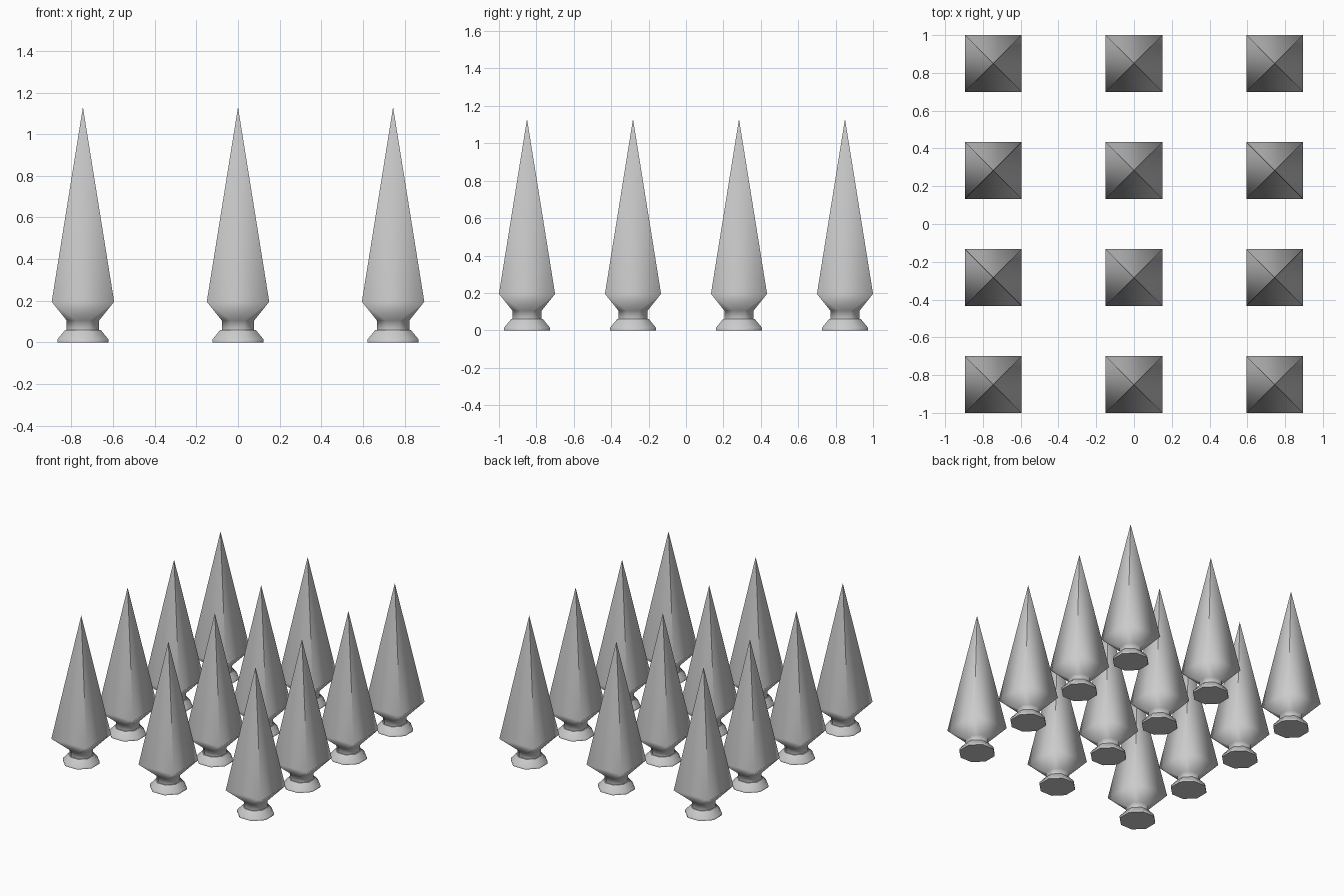
import bpy, bmesh, math

if "Cube" in bpy.data.objects:
    bpy.data.objects.remove(bpy.data.objects["Cube"])

SIDES = 8
# octagon profile: (distance to flat, height)
PROFILE = [(0.122, 0.0), (0.122, 0.015), (0.085, 0.06), (0.078, 0.06), (0.078, 0.105)]
HALF, SHOULDER, TIP = 0.15, 0.195, 1.13


def ring(bm, apothem, z, n):
    r = apothem / math.cos(math.pi / n)
    step = 2 * math.pi / n
    return [bm.verts.new((r * math.cos((i + 0.5) * step), r * math.sin((i + 0.5) * step), z))
            for i in range(n)]


def spike_mesh():
    bm = bmesh.new()
    # octagonal foot and neck
    rings = [ring(bm, a, z, SIDES) for a, z in PROFILE]
    bm.faces.new(rings[0][::-1])
    for lo, hi in zip(rings, rings[1:]):
        for i in range(SIDES):
            j = (i + 1) % SIDES
            bm.faces.new((lo[i], lo[j], hi[j], hi[i]))
    # shoulder from octagon to square, then pyramid
    neck = rings[-1]
    sq = ring(bm, HALF, SHOULDER, 4)
    tip = bm.verts.new((0, 0, TIP))
    for k in range(4):
        nxt = sq[(k + 1) % 4]
        bm.faces.new((neck[2 * k], neck[2 * k + 1], sq[k]))
        bm.faces.new((neck[2 * k + 1], neck[(2 * k + 2) % SIDES], nxt, sq[k]))
        bm.faces.new((sq[k], nxt, tip))
    bmesh.ops.recalc_face_normals(bm, faces=bm.faces)
    for f in bm.faces:
        f.smooth = True
    me = bpy.data.meshes.new("spike")
    bm.to_mesh(me)
    bm.free()
    me.set_sharp_from_angle(angle=math.radians(49))
    return me


# grid of spikes sharing one mesh
mesh = spike_mesh()
for row in range(4):
    for col in range(3):
        ob = bpy.data.objects.new(f"spike_{row + 1}_{col + 1}", mesh)
        ob.location = ((col - 1) * 0.745, (row - 1.5) * 0.5667, 0)
        bpy.context.collection.objects.link(ob)
        wn = ob.modifiers.new("weighted_normals", 'WEIGHTED_NORMAL')
        wn.keep_sharp = True
